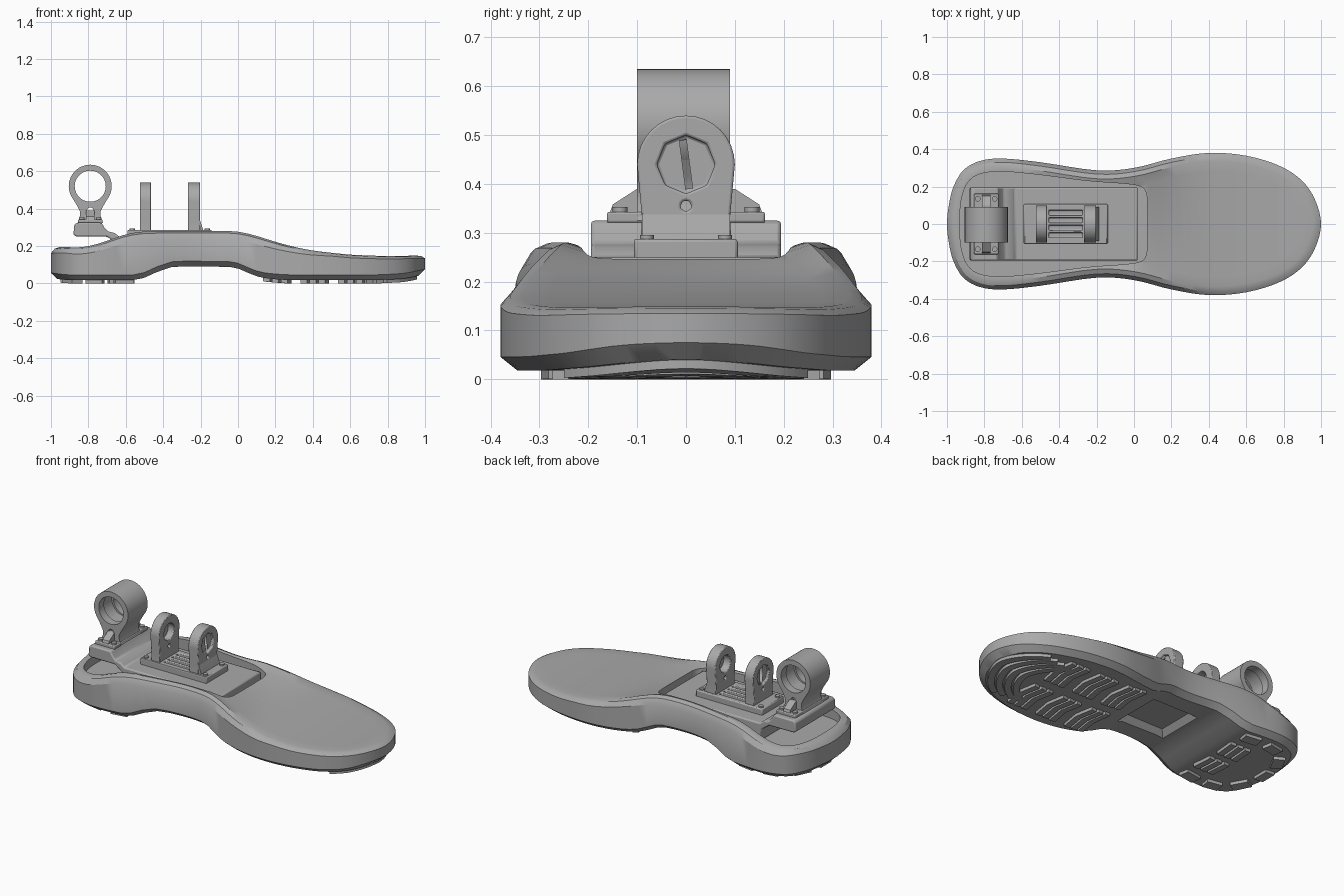
import bpy, bmesh, math
from mathutils import Vector

if "Cube" in bpy.data.objects:
    bpy.data.objects.remove(bpy.data.objects["Cube"])

grey = bpy.data.materials.new("plain_grey")
grey.diffuse_color = (0.40, 0.40, 0.40, 1)
grey.use_nodes = True
grey.node_tree.nodes["Principled BSDF"].inputs["Base Color"].default_value = grey.diffuse_color


# ---------- helpers ----------
def add_loft(bm, rings, strip_caps=False):
    """Bridge closed rings; end caps are n-gons or left-right strips."""
    vs = [[bm.verts.new(p) for p in r] for r in rings]
    n = len(rings[0])
    for a, b in zip(vs, vs[1:]):
        for i in range(n):
            j = (i + 1) % n
            bm.faces.new((a[i], a[j], b[j], b[i]))
    for cap in (vs[0], vs[-1]):
        if strip_caps:
            h = n // 2
            for i in range(h):
                q = [cap[i], cap[i + 1], cap[(n - i - 1) % n], cap[(n - i) % n]]
                bm.faces.new(list(dict.fromkeys(q)))
        else:
            bm.faces.new(cap)


def finish(name, bm, bevel=0):
    bmesh.ops.recalc_face_normals(bm, faces=bm.faces)
    me = bpy.data.meshes.new(name)
    bm.to_mesh(me)
    bm.free()
    me.materials.append(grey)
    ob = bpy.data.objects.new(name, me)
    bpy.context.collection.objects.link(ob)
    if bevel:
        m = ob.modifiers.new("bevel", 'BEVEL')
        m.width, m.segments, m.limit_method = bevel, 2, 'ANGLE'
    return ob


def loft(name, rings, strip_caps=False, bevel=0):
    bm = bmesh.new()
    add_loft(bm, rings, strip_caps)
    return finish(name, bm, bevel)


def prism(name, pts, axis, lo, hi, bevel=0):
    """Extrude a 2D profile along one axis."""
    def put(p, t):
        return {'x': (t, p[0], p[1]), 'y': (p[0], t, p[1]), 'z': (p[0], p[1], t)}[axis]
    return loft(name, [[put(p, t) for p in pts] for t in (lo, hi)], bevel=bevel)


def rect(a0, a1, b0, b1):
    return [(a0, b0), (a1, b0), (a1, b1), (a0, b1)]


def circle(a, b, r, n=32):
    return [(a + r * math.cos(2 * math.pi * i / n), b + r * math.sin(2 * math.pi * i / n)) for i in range(n)]


def cut(ob, cutter):
    m = ob.modifiers.new("cut", 'BOOLEAN')
    m.operation, m.solver, m.object = 'DIFFERENCE', 'EXACT', cutter
    while ob.modifiers[0] != m:
        ob.modifiers.move(len(ob.modifiers) - 1, 0)
    bpy.context.view_layer.objects.active = ob
    bpy.ops.object.modifier_apply(modifier="cut")
    bpy.data.objects.remove(cutter)


def table(pts):
    """Slightly smoothed lookup along x."""
    def lin(x):
        if x <= pts[0][0]:
            return pts[0][1]
        for (a, u), (b, v) in zip(pts, pts[1:]):
            if x <= b:
                return u + (v - u) * (x - a) / (b - a)
        return pts[-1][1]
    return lambda x: sum(lin(x + d) for d in (-.04, -.02, 0, .02, .04)) / 5


def outline(half, steps=4):
    """Closed mirrored spline ring from half-width points."""
    full = [Vector(p) for p in half + [(x, -y) for x, y in half[-2:0:-1]]]
    n, out = len(full), []
    for i in range(n):
        p0, p1, p2, p3 = (full[(i + k) % n] for k in (-1, 0, 1, 2))
        for s in range(steps):
            t = s / steps
            out.append(.5 * (2 * p1 + (p2 - p0) * t + (2 * p0 - 5 * p1 + 4 * p2 - p3) * t * t
                             + (3 * p1 - p0 - 3 * p2 + p3) * t ** 3))
    return out


def inset(ring, d):
    n, out = len(ring), []
    for i, p in enumerate(ring):
        t = (ring[(i + 1) % n] - ring[i - 1]).normalized()
        out.append(p + Vector((t.y, -t.x)) * d)
    return out


# ---------- sole ----------
z_top = table([(-1, .19), (-.95, .198), (-.85, .19), (-.75, .21), (-.6, .265), (-.5, .28), (0, .28),
               (.1, .255), (.2, .222), (.3, .195), (.4, .175), (.6, .153), (.8, .146), (1, .15)])
z_bot = table([(-1, .03), (-.93, .018), (-.52, .018), (-.43, .065), (-.35, .093), (0, .088),
               (.05, .055), (.12, .03), (.25, .018), (.75, .018), (.9, .026), (1, .05)])
drop = table([(-1, .03), (-.6, .045), (.1, .045), (.5, .017), (1, .015)])
dip = table([(-1, 0), (-.1, .018), (.15, .015), (.35, 0), (1, 0)])
foot = outline([(-1, 0), (-.99, .1), (-.965, .2), (-.91, .29), (-.82, .338), (-.7, .35), (-.5, .33),
                (-.2, .287), (0, .30), (.2, .35), (.4, .38), (.6, .365), (.78, .31), (.9, .23),
                (.97, .125), (1, 0)])


def ring(d, z):
    return [(p.x, p.y, z(p.x)) for p in inset(foot, d)]


sole = loft("sole", [
    ring(.035, z_bot),
    ring(.0, lambda x: z_bot(x) + .028),
    ring(.0, lambda x: z_top(x) - drop(x)),
    ring(.02, lambda x: z_top(x) - drop(x) * .25),
    ring(.045, z_top),
    ring(.10, lambda x: z_top(x) - dip(x))], strip_caps=True)

# heel well in the top
well = outline([(-.93, 0), (-.925, .12), (-.89, .22), (-.82, .268), (-.7, .28), (-.5, .262),
                (-.25, .23), (-.05, .215), (.035, .2), (.065, .165), (.07, .08), (.07, 0)])
cut(sole, prism("well_cutter", well, 'z', .14, .6))
# tapered recess under the arch
cut(sole, loft("recess_cutter", [[(x, y, z) for x, y in rect(-.17 - a, -.17 + a, -b, b)]
                                 for a, b, z in ((.17, .16, .04), (.16, .15, .085), (.125, .115, .122))]))

# ---------- tread ----------
tread = bmesh.new()


def ribbon(pts, w):
    pts = [Vector(p) for p in pts]
    left, right = [], []
    for i, p in enumerate(pts):
        t = (pts[min(i + 1, len(pts) - 1)] - pts[max(i - 1, 0)]).normalized()
        nrm = Vector((-t.y, t.x)) * w
        left.append(p + nrm)
        right.append(p - nrm)
    loop = left + right[::-1]
    add_loft(tread, [[(p.x, p.y, z_bot(p.x) - .018) for p in loop],
                     [(p.x, p.y, z_bot(p.x) + .015) for p in loop]])


toe = [p for p in foot if p.x > .83]
for j in range(4):                                   # toe arcs
    ribbon([(p.x - .06 - .055 * j, p.y * (.86 - .03 * j)) for p in toe], .018)
for gx in (.2, .4, .6):                              # forefoot slat groups
    for s in (-1, 1):
        for k in (-1, 0, 1):
            x = gx + .048 * k
            ribbon([(x, s * .04), (x + .02, s * .15), (x, s * .27)], .018)
for s in (-1, 1):                                    # heel slats and edge pads
    for k in range(3):
        ribbon([(-.58 - .05 * k, s * .03), (-.57 - .05 * k, s * .16)], .018)
    for a, b in (((-.56, .25), (-.66, .265)), ((-.72, .262), (-.81, .245)), ((-.86, .2), (-.91, .11))):
        ribbon([(a[0], s * a[1]), (b[0], s * b[1])], .032)
ribbon([(-.92, -.05), (-.92, .05)], .03)
finish("tread", tread)

# ---------- bent foot plate ----------
prism("foot_plate", [(-.88, .262), (-.875, .315), (-.86, .325), (-.73, .325), (-.715, .3), (-.695, .278),
                     (-.66, .27), (-.635, .25), (-.61, .25), (.02, .25), (.02, .14), (-.64, .14),
                     (-.65, .215), (-.7, .25), (-.865, .25)], 'y', -.195, .195, bevel=.008)

# ---------- heel ring mount ----------
cx, cz = -.79, .52
half = [(.05, .44), (.1, .465), (.07, .415), (.055, .385), (.055, .36), (.068, .325)]
neck = [(cx, .425)] + [(cx + a, b) for a, b in half] + [(cx - a, b) for a, b in half[::-1]]
neck_ob = prism("ring_neck", neck, 'y', -.1, .09)
cut(neck_ob, prism("pin_cutter", circle(cx, .39, .017, 16), 'y', -.3, .3))
ring_ob = prism("heel_ring", circle(cx, cz, .115, 48), 'y', -.1, .09)
cut(ring_ob, prism("bore_cutter", circle(cx, cz, .083, 48), 'y', -.3, .3))
cut(ring_ob, prism("groove_cutter", circle(cx, cz, .094, 48), 'y', -.05, .04))
prism("ring_flange", rect(-.855, -.725, -.162, .162), 'z', .32, .343, bevel=.005)
for s, side in ((-1, "right"), (1, "left")):
    prism("gusset_" + side, [(s * .08, .33), (s * .16, .33), (s * .15, .358), (s * .1, .39), (s * .08, .39)],
          'x', -.812, -.768)
    for x in (-.835, -.745):
        prism("flange_screw", circle(x, s * .135, .015, 12), 'z', .33, .353)

# ---------- ankle mount ----------
base = prism("mount_base", rect(-.59, -.14, -.106, .106), 'z', .24, .287, bevel=.006)
for y in (-.06, -.02, .02, .06):
    cut(base, prism("slot_cutter", rect(-.455, -.275, y - .013, y + .013), 'z', .262, .4))
for x in (-.565, -.165):
    for y in (-.08, .08):
        prism("base_screw", circle(x, y, .014, 12), 'z', .28, .295)

arch = [(.1 * math.cos(math.pi * i / 16), .44 + .1 * math.sin(math.pi * i / 16)) for i in range(17)]
lug = arch + [(-.09, .33), (-.094, .27), (.094, .27), (.09, .33)]
for name, x0, x1, face in (("rear_lug", -.525, -.465, -.525), ("front_lug", -.268, -.203, -.203)):
    ob = prism(name, lug, 'x', x0, x1, bevel=.006)
    cut(ob, prism("hole_cutter", circle(0, .44, .05, 24), 'x', x0 - .1, x1 + .1))
    cut(ob, prism("bore_cutter", circle(0, .44, .06, 8), 'x', face - .015, face + .015))
    cut(ob, prism("pin_cutter", circle(0, .355, .011, 12), 'x', x0 - .1, x1 + .1))
# small foot fillet on the front lug
prism("front_lug_foot", [(-.21, .28), (-.185, .28), (-.19, .3), (-.204, .34), (-.21, .34)], 'y', -.09, .09)

# ---------- shading ----------
for o in bpy.data.objects:
    o.select_set(o.type == 'MESH')
bpy.context.view_layer.objects.active = sole
bpy.ops.object.shade_smooth_by_angle(angle=math.radians(32))
